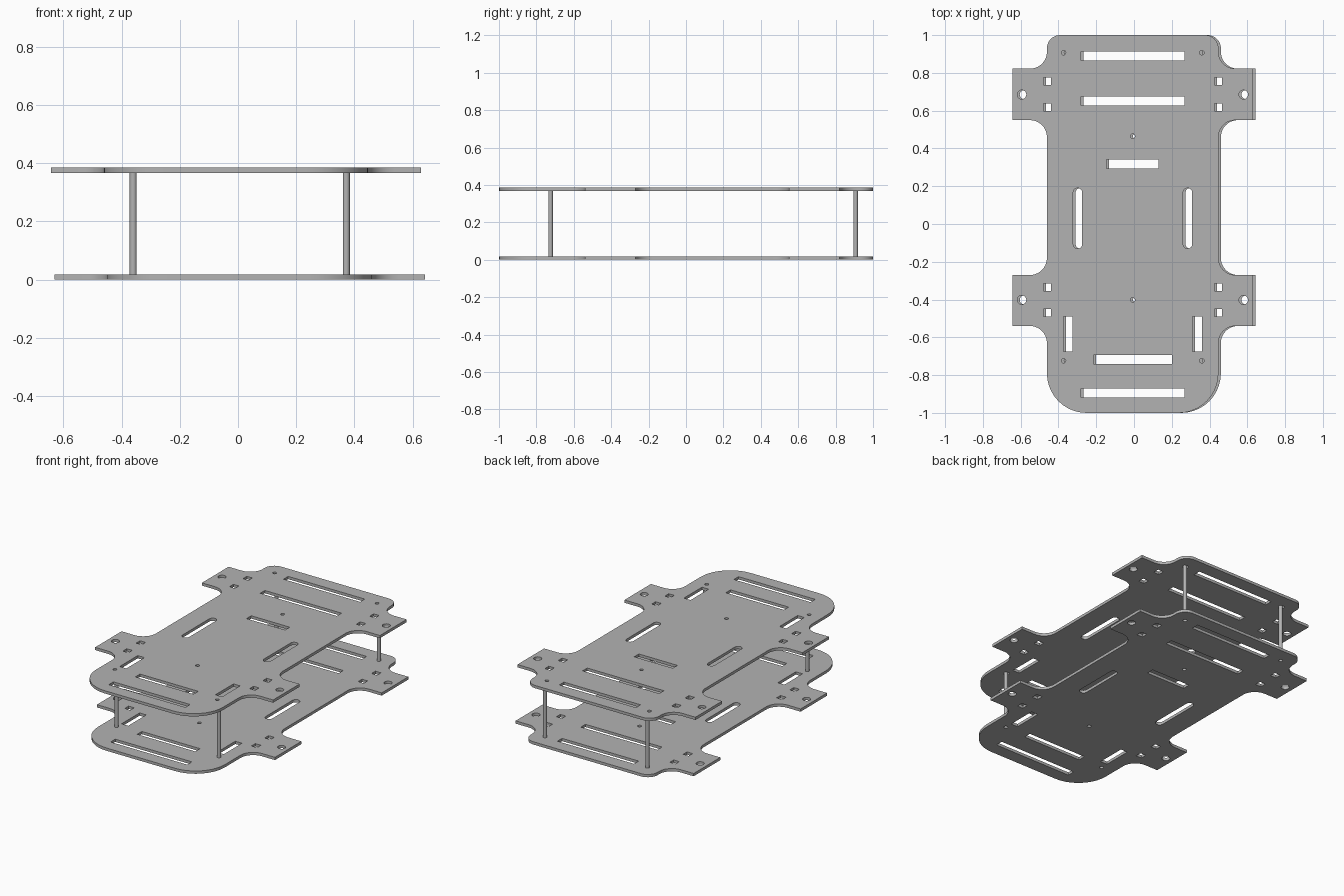
import bpy
import math
from mathutils import Vector

cube = bpy.data.objects.get("Cube")
if cube:
    bpy.data.objects.remove(cube)

GREY = (0.45, 0.45, 0.45, 1)
metal = bpy.data.materials.new("grey metal")
metal.use_nodes = True
metal.diffuse_color = GREY
metal.node_tree.nodes["Principled BSDF"].inputs["Base Color"].default_value = GREY

THICK = 0.018
TOP_Z = 0.367


def rounded(corners, steps=10):
    """Polygon from (x, y, radius) right-angle corners, each turned into an arc."""
    pts = []
    for i, (x, y, r) in enumerate(corners):
        p = Vector((x, y))
        if r == 0:
            pts.append(p)
            continue
        a = (Vector(corners[i - 1][:2]) - p).normalized() * r
        b = (Vector(corners[(i + 1) % len(corners)][:2]) - p).normalized() * r
        for k in range(steps + 1):
            t = k / steps * math.pi / 2
            pts.append(p + a * (1 - math.sin(t)) + b * (1 - math.cos(t)))
    return pts


def slot(x, y, w, h, r=0):
    return rounded([(x + sx * w / 2, y + sy * h / 2, r)
                    for sx, sy in ((-1, -1), (1, -1), (1, 1), (-1, 1))], 6)


def hole(x, y, r, n=20):
    return [Vector((x + r * math.cos(k * math.tau / n), y + r * math.sin(k * math.tau / n)))
            for k in range(n)]


def finish(obj):
    bpy.ops.object.select_all(action='DESELECT')
    obj.select_set(True)
    bpy.context.view_layer.objects.active = obj
    bpy.ops.object.shade_smooth_by_angle(angle=math.radians(30))


# Plate outline: right half from back to front, then mirrored
BODY, TAB = 0.454, 0.636
half = [(BODY, 1, 0.07)]
for back, front in ((0.822, 0.55), (-0.27, -0.54)):
    half += [(BODY, back, 0.09), (TAB, back, 0), (TAB, front, 0), (BODY, front, 0.09)]
half.append((BODY, -1, 0.21))
loops = [rounded(half + [(-x, y, r) for x, y, r in reversed(half)])]

# Cross slots along the centre line
SLOT = 0.048
for y, w in ((0.889, 0.548), (0.651, 0.548), (0.318, 0.276), (-0.717, 0.416), (-0.894, 0.548)):
    loops.append(slot(0, y, w, SLOT))

# Mirrored openings: side slots, square holes, motor holes, post holes
POST_X, POST_Y, POST_R = 0.366, (0.907, -0.724), 0.012
for s in (-1, 1):
    loops.append(slot(s * 0.291, 0.03, SLOT, 0.32, 0.0235))
    loops.append(slot(s * 0.342, -0.583, SLOT, 0.185))
    for y in (0.755, 0.619, -0.335, -0.47):
        loops.append(slot(s * 0.453, y, 0.04, 0.04))
    for y in (0.685, -0.402):
        loops.append(hole(s * 0.587, y, 0.024))
    for y in POST_Y:
        loops.append(hole(s * POST_X, y, POST_R))

# Small centre holes
for y in (0.465, -0.402):
    loops.append(hole(0, y, 0.012))


def plate(name, x, z):
    curve = bpy.data.curves.new(name, 'CURVE')
    curve.dimensions = '2D'
    curve.fill_mode = 'BOTH'
    curve.extrude = THICK / 2
    for pts in loops:
        spline = curve.splines.new('POLY')
        spline.points.add(len(pts) - 1)
        for point, p in zip(spline.points, pts):
            point.co = (p.x, p.y, 0, 1)
        spline.use_cyclic_u = True
    temp = bpy.data.objects.new(name + " outline", curve)
    bpy.context.collection.objects.link(temp)
    bpy.context.view_layer.update()
    mesh = bpy.data.meshes.new_from_object(temp.evaluated_get(bpy.context.evaluated_depsgraph_get()))
    bpy.data.objects.remove(temp)
    obj = bpy.data.objects.new(name, mesh)
    bpy.context.collection.objects.link(obj)
    obj.location = (x, 0, z + THICK / 2)
    mesh.materials.clear()
    mesh.materials.append(metal)
    finish(obj)


# The upper plate sits slightly to one side of the lower one
LOWER_X, UPPER_X = 0.006, -0.007
plate("lower_plate", LOWER_X, 0)
plate("upper_plate", UPPER_X, TOP_Z)

# Four posts between the plates
for side, s in (("right", -1), ("left", 1)):
    for end, y in zip(("back", "front"), POST_Y):
        bpy.ops.mesh.primitive_cylinder_add(
            vertices=24, radius=POST_R, depth=TOP_Z - THICK,
            location=(LOWER_X + s * POST_X, y, (TOP_Z + THICK) / 2))
        post = bpy.context.object
        post.name = f"{end}_{side}_post"
        post.data.materials.append(metal)
        finish(post)
